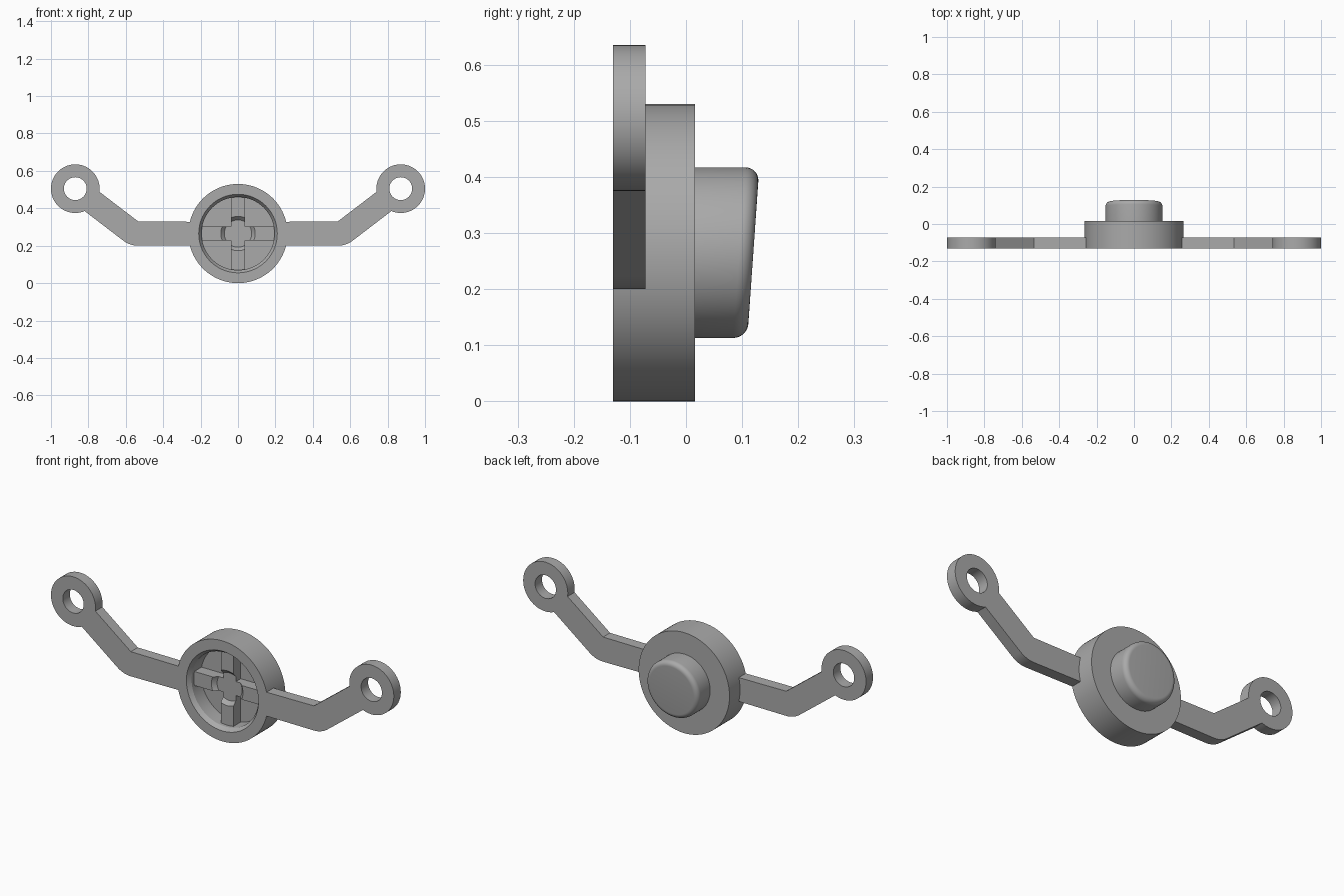
import bpy, bmesh
from math import sin, cos, pi, atan2, sqrt, radians
from mathutils import Matrix, Vector

if "Cube" in bpy.data.objects:
    bpy.data.objects.remove(bpy.data.objects["Cube"], do_unlink=True)

HUB_Z, HUB_R = 0.265, 0.265
FRONT, ARM_BACK, HUB_BACK, FLOOR = -0.13, -0.072, 0.016, -0.03
RIB_W = 0.037

grey = bpy.data.materials.new("plain grey")
grey.use_nodes = True
grey.diffuse_color = (0.4, 0.4, 0.4, 1)
grey.node_tree.nodes["Principled BSDF"].inputs["Base Color"].default_value = (0.4, 0.4, 0.4, 1)


def finish(bm, name):
    bmesh.ops.remove_doubles(bm, verts=bm.verts, dist=0.0002)
    bmesh.ops.recalc_face_normals(bm, faces=bm.faces)
    mesh = bpy.data.meshes.new(name)
    bm.to_mesh(mesh)
    bm.free()
    mesh.materials.append(grey)
    obj = bpy.data.objects.new(name, mesh)
    bpy.context.collection.objects.link(obj)
    bpy.ops.object.select_all(action="DESELECT")
    obj.select_set(True)
    bpy.context.view_layer.objects.active = obj
    bpy.ops.object.shade_smooth_by_angle(angle=radians(30))
    return obj


def lathe(profile, steps=96):
    """Spin (radius, y) points around the hub axis."""
    bm = bmesh.new()
    verts = [bm.verts.new((r, y, HUB_Z)) for r, y in profile]
    edges = [bm.edges.new(pair) for pair in zip(verts, verts[1:])]
    bmesh.ops.spin(bm, geom=verts + edges, cent=(0, 0, HUB_Z), axis=(0, 1, 0),
                   angle=2 * pi, steps=steps)
    bmesh.ops.remove_doubles(bm, verts=bm.verts, dist=0.0002)
    return bm


def arc(cx, cz, r, start, end, n):
    return [(cx + r * cos(start + (end - start) * i / n),
             cz + r * sin(start + (end - start) * i / n)) for i in range(n + 1)]


# Round hub with a chamfered open cavity
finish(lathe([(0, FLOOR), (0.195, FLOOR), (0.195, -0.108), (0.21, FRONT),
              (HUB_R, FRONT), (HUB_R, HUB_BACK), (0, HUB_BACK)]), "hub")

# Button with rounded rim and slanted face
R, FILLET, CAP = 0.152, 0.025, 0.12
rim = arc(R - FILLET, CAP - FILLET, FILLET, 0, pi / 2, 8)
bm = lathe([(R, HUB_BACK)] + rim + [(0, CAP)])
for v in bm.verts:
    if v.co.y > 0.05:
        v.co.y += 0.07 * (v.co.z - HUB_Z)
finish(bm, "button")

# Cross ribs inside the cavity, stepped down in a round recess at the middle
RIB_FRONT, CORE_FRONT = -0.09, -0.07
section = [(0.197, FLOOR), (0.197, RIB_FRONT), (0.092, RIB_FRONT), (0.073, CORE_FRONT)]
for k, side in enumerate(("left", "upper", "right", "lower")):
    bm = bmesh.new()
    rows = []
    for i in range(9):
        w = RIB_W * (i / 4 - 1)
        pts = [(sqrt(r * r - w * w), y) for r, y in section]
        pts += [(RIB_W, CORE_FRONT), (RIB_W, FLOOR)]
        rows.append([bm.verts.new((x, y, w)) for x, y in pts])
    for a, b in zip(rows, rows[1:]):
        for j in range(len(a)):
            n = (j + 1) % len(a)
            bm.faces.new((a[j], a[n], b[n], b[j]))
    bm.faces.new(rows[0])
    bm.faces.new(rows[-1])
    turn = Matrix.Translation((0, 0, HUB_Z)) @ Matrix.Rotation(-k * pi / 2, 4, "Y")
    bmesh.ops.transform(bm, matrix=turn, verts=bm.verts)
    finish(bm, side + "_rib")

bm = bmesh.new()
bmesh.ops.create_cube(bm, size=1, matrix=Matrix.Translation(
    (0, (FLOOR + CORE_FRONT) / 2, HUB_Z)) @ Matrix.Diagonal(
    (2 * RIB_W, FLOOR - CORE_FRONT, 2 * RIB_W, 1)))
finish(bm, "rib_core")

# Bent arms, each ending in an eyelet
EYE_X, EYE_Z, EYE_R, HOLE_R, HALF = 0.87, 0.505, 0.13, 0.061, 0.065
BEND_X = 0.556
tilt = atan2(EYE_Z - HUB_Z, EYE_X - BEND_X)
gap = pi / 6
root = atan2(HALF, HUB_R)
elbow_x, elbow_z = BEND_X - HALF * sin(tilt / 2) / cos(tilt / 2), HUB_Z + HALF
outline = arc(0, HUB_Z, HUB_R - 0.001, root, -root, 8)
outline += arc(elbow_x, elbow_z, 2 * HALF, -pi / 2, tilt - pi / 2, 10)
outline += arc(EYE_X, EYE_Z, EYE_R, tilt - pi + gap, tilt + pi - gap, 60)
outline.append((elbow_x, elbow_z))
hole = arc(EYE_X, EYE_Z, HOLE_R, 0, 2 * pi, 48)[:-1]

for side, sign in (("left", 1), ("right", -1)):
    bm = bmesh.new()
    edges = []
    for loop in (outline, hole):
        vs = [bm.verts.new((sign * x, FRONT, z)) for x, z in loop]
        edges += [bm.edges.new((vs[i - 1], vs[i])) for i in range(len(vs))]
    bmesh.ops.triangle_fill(bm, edges=edges, use_beauty=True, normal=Vector((0, -1, 0)))
    out = bmesh.ops.extrude_face_region(bm, geom=bm.faces[:], use_keep_orig=True)
    moved = [g for g in out["geom"] if isinstance(g, bmesh.types.BMVert)]
    bmesh.ops.translate(bm, vec=(0, ARM_BACK - FRONT, 0), verts=moved)
    finish(bm, side + "_arm")
